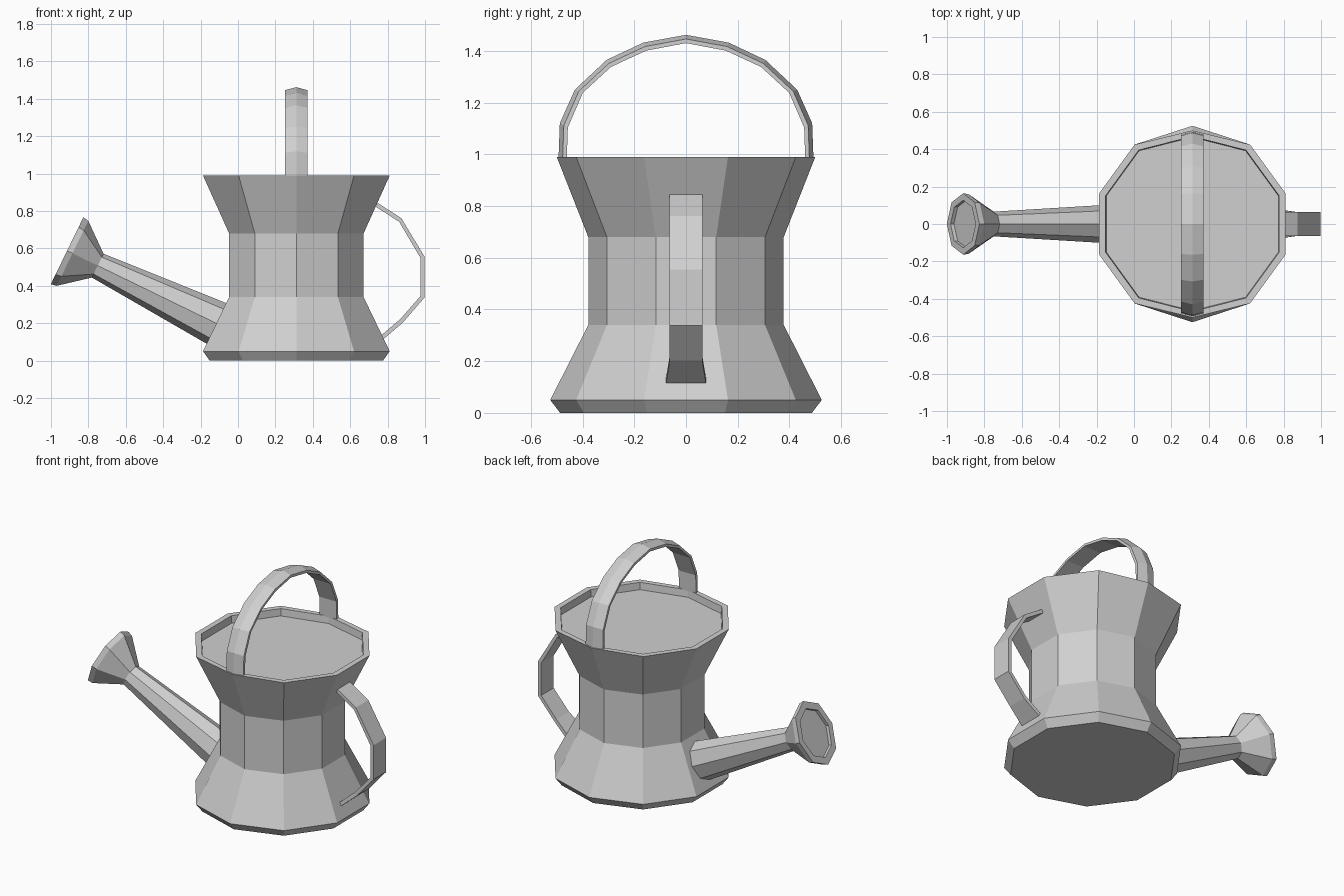
import bpy, bmesh
from math import sin, cos, pi
from mathutils import Vector

cube = bpy.data.objects.get("Cube")
if cube:
    bpy.data.objects.remove(cube, do_unlink=True)

metal = bpy.data.materials.new("grey metal")
metal.use_nodes = True
GREY = (0.63, 0.63, 0.63, 1)
metal.diffuse_color = GREY
metal.node_tree.nodes["Principled BSDF"].inputs["Base Color"].default_value = GREY


def loft(name, rings):
    """Skin a list of equal-length rings and cap both ends."""
    bm = bmesh.new()
    loops = [[bm.verts.new(p) for p in ring] for ring in rings]
    n = len(loops[0])
    for a, b in zip(loops, loops[1:]):
        for i in range(n):
            j = (i + 1) % n
            bm.faces.new((a[i], a[j], b[j], b[i]))
    bm.faces.new(loops[0][::-1])
    bm.faces.new(loops[-1])
    bmesh.ops.recalc_face_normals(bm, faces=bm.faces)
    mesh = bpy.data.meshes.new(name)
    bm.to_mesh(mesh)
    bm.free()
    mesh.materials.append(metal)
    obj = bpy.data.objects.new(name, mesh)
    bpy.context.collection.objects.link(obj)
    return obj


CX = 0.312  # body axis

# Body: ten-sided waisted can with a shallow recessed top; (radius, height, y tip radius)
profile = [(0.487, 0, 0.487), (0.525, 0.05, 0.525), (0.378, 0.34, 0.378),
           (0.378, 0.68, 0.378), (0.525, 0.99, 0.5), (0.488, 0.99, 0.468),
           (0.484, 0.945, 0.464)]


def body_ring(r, z, tip):
    ring = []
    for k in range(10):
        a = pi / 2 + k * pi / 5
        rad = tip if k % 5 == 0 else r
        ring.append((CX + rad * cos(a), rad * sin(a), z))
    return ring


loft("body", [body_ring(*p) for p in profile])

# Spout and rose share one tilted axis
tip = Vector((-0.75, 0, 0.508))
axis = Vector((-0.9, 0, 0.438)).normalized()
up = Vector((0.438, 0, 0.9)).normalized()
side = Vector((0, 1, 0))


def spout_ring(t, ru, ry):
    return [tip + axis * t + up * ru * cos(k * pi / 4) + side * ry * sin(k * pi / 4)
            for k in range(8)]


loft("spout", [spout_ring(-0.81, 0.128, 0.11), spout_ring(0, 0.071, 0.066)])
loft("spout_rose", [spout_ring(0, 0.071, 0.066), spout_ring(0.15, 0.193, 0.16),
                    spout_ring(0.182, 0.199, 0.164), spout_ring(0.182, 0.153, 0.127),
                    spout_ring(0.162, 0.153, 0.127)])

# Top handle: ridged strap arched over the opening; (outer y, z, inner y, z)
half = [(0.493, 0.985, 0.461, 0.985), (0.488, 1.12, 0.457, 1.103),
        (0.43, 1.25, 0.399, 1.238), (0.307, 1.365, 0.29, 1.338),
        (0.165, 1.432, 0.154, 1.401)]
arch = half + [(0, 1.462, 0, 1.43)] + [(-a, b, -c, d) for a, b, c, d in half[::-1]]


def strap_ring(oy, oz, iy, iz):
    my, mz = (oy + iy) / 2, (oz + iz) / 2
    w = 0.06
    return [(CX, oy, oz), (CX + w, my, mz), (CX + w, iy, iz),
            (CX - w, iy, iz), (CX - w, my, mz)]


loft("top_handle", [strap_ring(*p) for p in arch])

# Side handle: flat strap in the xz plane; (outer x, z, inner x, z, half width)
strap = [(0.72, 0.86, 0.71, 0.84, 0.063), (0.873, 0.762, 0.862, 0.742, 0.063),
         (0.998, 0.555, 0.975, 0.55, 0.063), (0.998, 0.338, 0.975, 0.345, 0.063),
         (0.88, 0.202, 0.868, 0.222, 0.063), (0.74, 0.083, 0.73, 0.105, 0.082)]
loft("side_handle", [[(ox, -w, oz), (ox, w, oz), (ix, w, iz), (ix, -w, iz)]
                     for ox, oz, ix, iz, w in strap])
